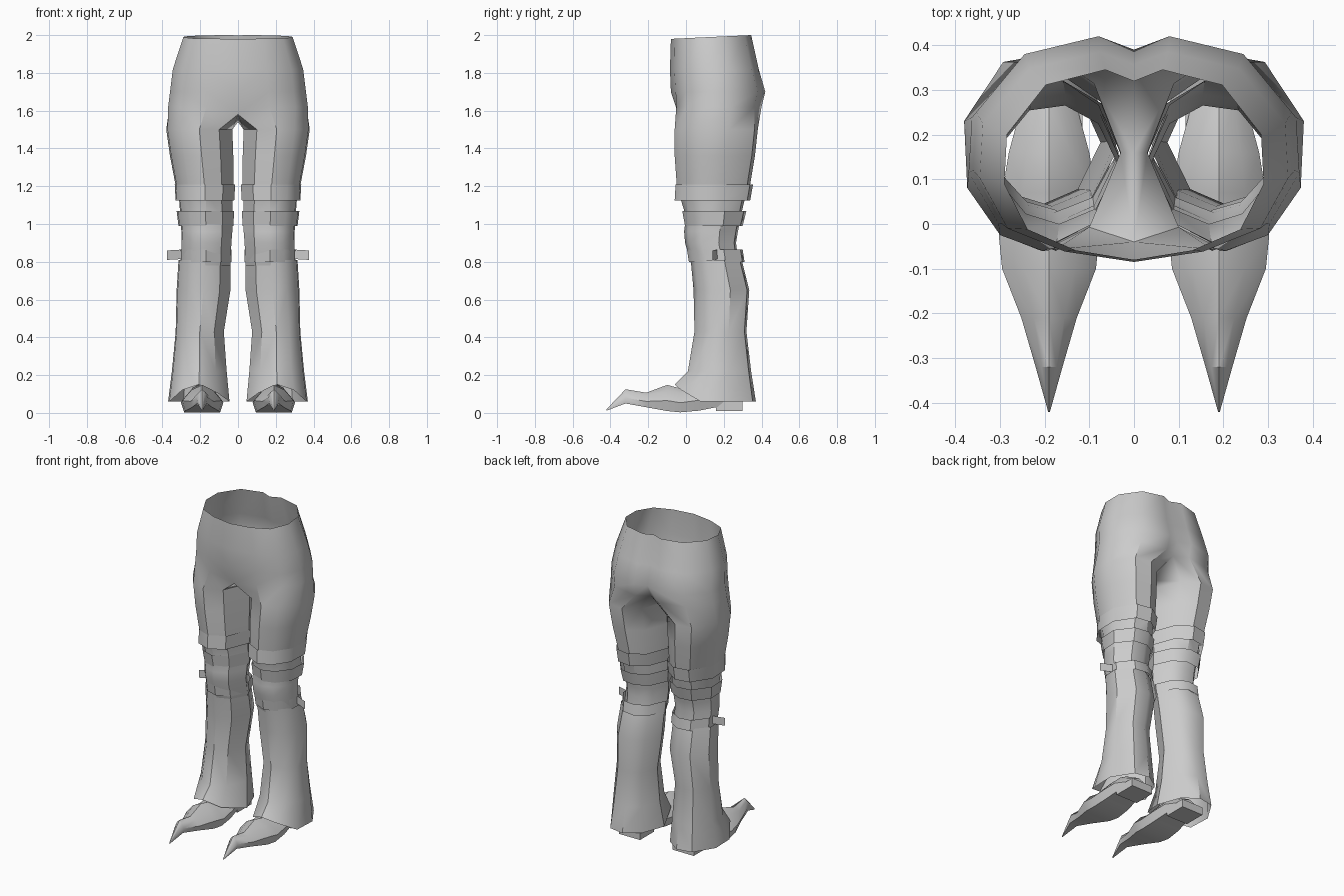
import bpy, bmesh, math

cube = bpy.data.objects.get("Cube")
if cube:
    bpy.data.objects.remove(cube)

grey = bpy.data.materials.new("plain grey")
grey.use_nodes = True
grey.diffuse_color = (0.6, 0.6, 0.6, 1)
grey.node_tree.nodes["Principled BSDF"].inputs["Base Color"].default_value = grey.diffuse_color

# Outline templates: front inner corner, round the outside, to the back inner corner
LEG = [(.2, .12), (.5, 0), (.77, .08), (.98, .32), (1, .66), (.75, .96), (.45, 1), (.17, .85), (0, .5)]
HIP = [(0, 0), (.45, .05), (.82, .16), (1, .4), (.98, .66), (.68, .92), (.22, 1), (0, .94)]


def ring(bm, shape, z, x0, x1, y0, y1, drop=lambda u, v: 0):
    """Fit a template into a box at height z."""
    return [bm.verts.new((x0 + u * (x1 - x0), y0 + v * (y1 - y0), z + drop(u, v))) for u, v in shape]


def bridge(bm, upper, lower, closed=True):
    n = len(upper)
    for i in range(n if closed else n - 1):
        j = (i + 1) % n
        bm.faces.new((lower[i], lower[j], upper[j], upper[i]))


def finish(bm, name, angle=40):
    """Make the object, mirror it to the other side and shade it."""
    mesh = bpy.data.meshes.new(name)
    bm.to_mesh(mesh)
    bm.free()
    mesh.materials.append(grey)
    obj = bpy.data.objects.new(name, mesh)
    bpy.context.collection.objects.link(obj)
    mirror = obj.modifiers.new("Mirror", 'MIRROR')
    mirror.use_clip = True
    bpy.ops.object.select_all(action='DESELECT')
    obj.select_set(True)
    bpy.context.view_layer.objects.active = obj
    bpy.ops.object.shade_smooth_by_angle(angle=math.radians(angle))
    return obj


def tube(name, rows, angle=40, hem=None):
    """Open tube through rows of z, inner x, outer x, front y, back y."""
    bm = bmesh.new()
    rings = [ring(bm, LEG, *row) for row in rows[:-1]]
    rings.append(ring(bm, LEG, *rows[-1], drop=hem or (lambda u, v: 0)))
    for a, b in zip(rings, rings[1:]):
        bridge(bm, a, b)
    return finish(bm, name, angle)


# Hips and thighs: open half rings that close into a leg at the crotch
bm = bmesh.new()
waist_tilt = lambda u, v: .02 * (v - 1)
hips = [ring(bm, HIP, 2, 0, .29, -.08, .345, waist_tilt),
        ring(bm, HIP, 1.82, 0, .345, -.085, .385),
        ring(bm, HIP, 1.7, 0, .36, -.08, .42),
        ring(bm, HIP, 1.62, 0, .37, -.075, .4)]
for a, b in zip(hips, hips[1:]):
    bridge(bm, a, b, closed=False)
hips[-1][0].co.y = -.04
hips[-1][0].co.z = 1.58
hips[-1][-1].co.y = .35
crotch = bm.verts.new((0, .16, 1.54))
last = hips[-1] + [crotch]
for row in [(1.5, .03, .38, -.06, .38), (1.36, .025, .36, -.06, .365), (1.15, .025, .32, -.045, .33)]:
    lower = ring(bm, LEG, *row)
    bridge(bm, last, lower)
    last = lower
finish(bm, "hips_and_thighs")

# Knees
tube("knees", [(1.17, .03, .315, -.04, .32), (1.04, .03, .305, 0, .29),
               (.96, .03, .3, -.01, .275), (.9, .035, .3, -.005, .265), (.78, .04, .3, .03, .28)])

# Flared lower trouser legs with a hem that rises over the foot
tube("flared_shins", [(.81, .04, .315, .025, .295), (.65, .04, .325, .04, .335),
                      (.43, .075, .33, .045, .32), (.22, .06, .35, .01, .345),
                      (.06, .045, .37, -.06, .37)],
     hem=lambda u, v: .09 * max(0, 1 - v / .25))

# Straps around the knees
tube("upper_strap", [(1.21, .015, .335, -.055, .355), (1.125, .02, .33, -.06, .34)])
tube("middle_strap", [(1.07, .02, .325, -.02, .32), (.99, .025, .315, -.005, .3)])
tube("lower_strap", [(.865, .035, .305, .005, .3), (.8, .035, .305, .015, .31)])

# Loose strap ends on the outer sides
bm = bmesh.new()
bm.faces.new([bm.verts.new(p) for p in ((.29, .17, .815), (.375, .14, .81), (.375, .14, .86), (.29, .17, .865))])
finish(bm, "strap_ends")

# Pointed shoes, lofted from toe to heel
SECTION = [(0, 1), (-.55, .8), (-1, .4), (-.85, 0), (.85, 0), (1, .4), (.55, .8)]
bm = bmesh.new()
last = None
for y, half, low, high in [(-.42, .002, .012, .02), (-.32, .03, .05, .125), (-.21, .062, .03, .107),
                           (-.1, .105, .01, .148), (-.03, .112, .003, .13), (.07, .105, .012, .15),
                           (.16, .09, .03, .16), (.27, .06, .03, .1)]:
    row = [bm.verts.new((.19 + u * half, y, low + v * (high - low))) for u, v in SECTION]
    if last:
        bridge(bm, last, row)
    else:
        bm.faces.new(row)
    last = row
bm.faces.new(last[::-1])
bmesh.ops.recalc_face_normals(bm, faces=bm.faces)
finish(bm, "shoes")

# Heel blocks
bm = bmesh.new()
bmesh.ops.create_cube(bm, size=1)
for v in bm.verts:
    v.co = (.19 + v.co.x * .15, .23 + v.co.y * .14, .035 + v.co.z * .05)
finish(bm, "heels", 30)
